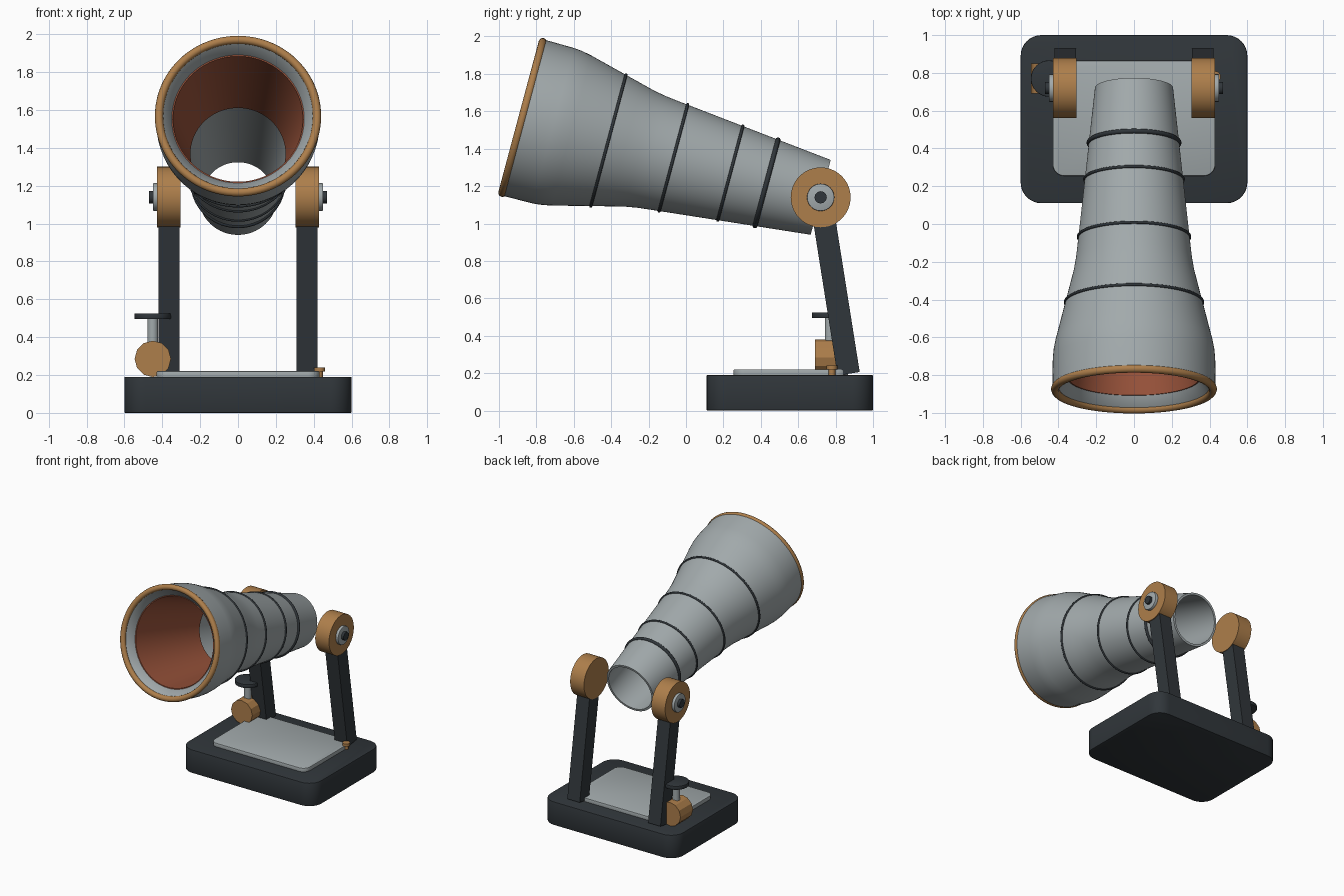
import bpy, bmesh
from math import pi, cos, sin, radians
from mathutils import Matrix, Vector

if "Cube" in bpy.data.objects:
    bpy.data.objects.remove(bpy.data.objects["Cube"])


def mat(name, rgb):
    m = bpy.data.materials.new(name)
    m.diffuse_color = (*rgb, 1)
    m.use_nodes = True
    m.node_tree.nodes["Principled BSDF"].inputs["Base Color"].default_value = m.diffuse_color
    return m


DARK = mat("dark_metal", (0.03, 0.037, 0.043))
COPPER = mat("copper", (0.42, 0.21, 0.07))
LINER = mat("red_liner", (0.33, 0.09, 0.045))
GREY = mat("pale_steel", (0.36, 0.40, 0.41))

PIVOT = Vector((0, 0.72, 1.14))
BARREL = Matrix.Translation(PIVOT) @ Matrix.Rotation(radians(75), 4, 'X')


def finish(name, bm, material, matrix=Matrix(), smooth=True):
    bmesh.ops.recalc_face_normals(bm, faces=bm.faces)
    me = bpy.data.meshes.new(name)
    bm.to_mesh(me)
    bm.free()
    me.transform(matrix)
    me.materials.append(material)
    ob = bpy.data.objects.new(name, me)
    bpy.context.collection.objects.link(ob)
    if smooth:
        bpy.ops.object.select_all(action='DESELECT')
        ob.select_set(True)
        bpy.context.view_layer.objects.active = ob
        bpy.ops.object.shade_smooth_by_angle(angle=radians(35))
    return ob


def lathe(name, profile, material, n=96):
    """Revolve a closed (along, radius) profile around the barrel axis."""
    bm = bmesh.new()
    rows = [[bm.verts.new((r * cos(2 * pi * i / n), r * sin(2 * pi * i / n), s)) for i in range(n)]
            for s, r in profile]
    for j, a in enumerate(rows):
        b = rows[(j + 1) % len(rows)]
        for i in range(n):
            k = (i + 1) % n
            bm.faces.new((a[i], a[k], b[k], b[i]))
    return finish(name, bm, material, BARREL)


def ring(name, s, r, minor, material, n=12):
    return lathe(name, [(s + minor * cos(2 * pi * i / n), r + minor * sin(2 * pi * i / n))
                        for i in range(n)], material)


def cylinder(name, centre, radius, depth, axis, material, n=48, bevel=0.0, smooth=True):
    bm = bmesh.new()
    bmesh.ops.create_cone(bm, cap_ends=True, segments=n, radius1=radius, radius2=radius, depth=depth)
    if bevel:
        caps = [e for e in bm.edges if abs(e.verts[0].co.z - e.verts[1].co.z) < 1e-5]
        bmesh.ops.bevel(bm, geom=caps, offset=bevel, segments=2, profile=0.5, affect='EDGES')
    rot = {'X': Matrix.Rotation(pi / 2, 4, 'Y'), 'Y': Matrix.Rotation(pi / 2, 4, 'X'), 'Z': Matrix()}[axis]
    return finish(name, bm, material, Matrix.Translation(centre) @ rot, smooth)


def box(name, size, matrix, material, corner=0.0, edge=0.0):
    bm = bmesh.new()
    bmesh.ops.create_cube(bm, size=1, matrix=Matrix.Diagonal((*size, 1)))
    if corner:
        up = [e for e in bm.edges if abs(e.verts[0].co.z - e.verts[1].co.z) > 1e-5]
        bmesh.ops.bevel(bm, geom=up, offset=corner, segments=8, profile=0.5, affect='EDGES')
    if edge:
        flat = [e for e in bm.edges if abs(e.verts[0].co.z - e.verts[1].co.z) < 1e-5]
        bmesh.ops.bevel(bm, geom=flat, offset=edge, segments=2, profile=0.5, affect='EDGES')
    return finish(name, bm, material, matrix)


# Base and top plate
box("base", (1.2, 0.89, 0.19), Matrix.Translation((0, 0.555, 0.095)), DARK, 0.11, 0.006)
box("base_plate", (0.86, 0.61, 0.04), Matrix.Translation((0, 0.56, 0.20)), GREY, 0.06, 0.005)

# Hollow flared barrel, open at both ends
lathe("barrel", [(0, 0.207), (0.45, 0.255), (0.85, 0.298), (0.93, 0.307), (1.0, 0.319),
                 (1.08, 0.339), (1.38, 0.415), (1.43, 0.425), (1.48, 0.43), (1.65, 0.432),
                 (1.65, 0.40), (1.59, 0.348), (0.88, 0.262), (0, 0.19)], GREY)
lathe("barrel_liner", [(1.592, 0.352), (1.592, 0.343), (0.88, 0.251), (0.88, 0.264)], LINER)
ring("muzzle_rim", 1.65, 0.417, 0.022, COPPER)
for i, (s, r, m) in enumerate([(0.30, 0.238, 0.013), (0.50, 0.261, 0.008),
                               (0.815, 0.295, 0.008), (1.175, 0.364, 0.008)]):
    ring(f"barrel_band_{i + 1}", s, r, m, DARK)

# Legs, pivot discs, washers and bolts on both sides
lean = Matrix.Rotation(radians(9), 4, 'X')
for side, x in (("left", -1), ("right", 1)):
    at = lambda d: PIVOT + Vector((x * d, 0, 0))
    box(f"{side}_leg", (0.112, 0.12, 0.955),
        Matrix.Translation(at(0.364)) @ lean @ Matrix.Translation((0, 0, -0.4775)), DARK)
    cylinder(f"{side}_pivot_disc", at(0.366), 0.16, 0.124, 'X', COPPER, 64)
    cylinder(f"{side}_pivot_washer", at(0.43), 0.073, 0.04, 'X', GREY, 32, 0.004)
    cylinder(f"{side}_pivot_bolt", at(0.44), 0.033, 0.06, 'X', DARK, 12)

# Adjustment knob on the left
cylinder("adjuster_drum", (-0.45, 0.77, 0.285), 0.096, 0.16, 'Y', COPPER, 12, smooth=False)
cylinder("adjuster_stem", (-0.45, 0.77, 0.43), 0.028, 0.15, 'Z', GREY, 24)
cylinder("adjuster_handwheel", (-0.45, 0.77, 0.51), 0.096, 0.03, 'Z', DARK, 32, 0.003)

# Small stud on the right
cylinder("stud_post", (0.43, 0.78, 0.20), 0.018, 0.05, 'Z', COPPER, 16)
cylinder("stud_cap", (0.43, 0.78, 0.23), 0.029, 0.022, 'Z', COPPER, 16)
